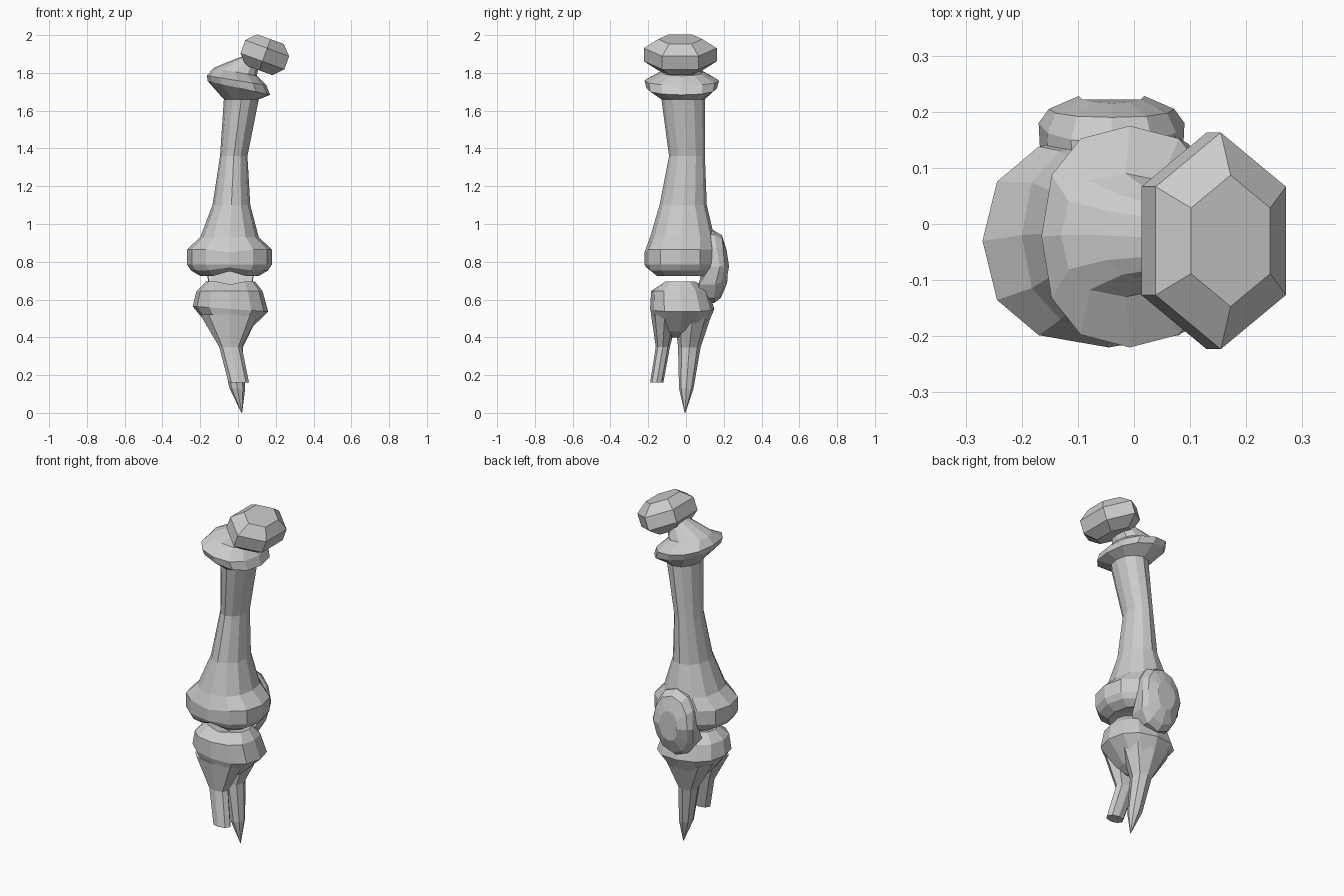
import bpy, bmesh
from math import cos, sin, pi, copysign

if "Cube" in bpy.data.objects:
    bpy.data.objects.remove(bpy.data.objects["Cube"])


def make(name, rings, caps=(0, 0)):
    """Skin equal-length rings of points and close each end with a fan."""
    bm = bmesh.new()
    loops = [[bm.verts.new(p) for p in r] for r in rings]
    n = len(rings[0])
    for a, b in zip(loops, loops[1:]):
        for i in range(n):
            j = (i + 1) % n
            bm.faces.new((a[i], a[j], b[j], b[i]))
    for loop, lift in ((loops[0], caps[0]), (loops[-1], caps[1])):
        if lift:
            c = [sum(v.co[k] for v in loop) / n for k in range(3)]
            m = bm.verts.new((c[0], c[1], c[2] + lift))
            for i in range(n):
                bm.faces.new((loop[i], loop[(i + 1) % n], m))
        else:
            bm.faces.new(loop)
    bmesh.ops.recalc_face_normals(bm, faces=bm.faces)
    me = bpy.data.meshes.new(name)
    bm.to_mesh(me)
    bm.free()
    ob = bpy.data.objects.new(name, me)
    bpy.context.collection.objects.link(ob)
    return ob


def ring(x0, x1, y0, y1, z, slope=0, dip=0, n=12, e=0.85, turn=0):
    """Squarish ring given by its extents; slope tilts it along x, dip moves its middle."""
    cx, cy, rx, ry = (x0 + x1) / 2, (y0 + y1) / 2, (x1 - x0) / 2, (y1 - y0) / 2
    pts = []
    for i in range(n):
        a = 2 * pi * (i + turn) / n
        dx = copysign(abs(cos(a)) ** e, cos(a)) * rx
        dy = copysign(abs(sin(a)) ** e, sin(a)) * ry
        d = dip if abs(dx) < rx * 0.1 else 0
        pts.append((cx + dx, cy + dy, z + slope * dx + d))
    return pts


# thigh bone: notched knuckles, shaft, flared collar and neck
make("thigh_bone", [
    ring(-0.20, 0.11, -0.17, 0.12, 0.725, dip=0.025),
    ring(-0.25, 0.16, -0.21, 0.15, 0.755, dip=0.015),
    ring(-0.27, 0.18, -0.22, 0.16, 0.785),
    ring(-0.27, 0.18, -0.22, 0.16, 0.865, dip=-0.015),
    ring(-0.20, 0.11, -0.19, 0.15, 0.93),
    ring(-0.135, 0.065, -0.14, 0.11, 1.10, e=1),
    ring(-0.095, 0.05, -0.09, 0.10, 1.36, e=1),
    ring(-0.075, 0.11, -0.13, 0.10, 1.66, e=1),
    ring(-0.16, 0.17, -0.21, 0.165, 1.72, -0.22),
    ring(-0.165, 0.15, -0.22, 0.175, 1.76, -0.16),
    ring(-0.13, 0.10, -0.13, 0.09, 1.805, -0.18),
    ring(-0.06, 0.11, -0.10, 0.06, 1.845, -0.12),
    ring(0.05, 0.17, -0.08, 0.03, 1.88, -0.3),
], caps=(0.05, 0))

# hip ball: six-sided, tilted toward +x
t = 0.35
ball = []
for h, r in ((-0.088, 0.117), (-0.037, 0.193), (0.037, 0.193), (0.088, 0.117)):
    ball.append([])
    for i in range(6):
        a = pi / 3 * i + pi / 2
        u, v = r * 0.74 * cos(a), r * sin(a)
        ball[-1].append((0.142 + u * cos(t) + h * sin(t), -0.03 + v,
                         1.896 - u * sin(t) + h * cos(t)))
make("hip_ball", ball)

# kneecap: domed plate behind the knee, its lower rim thicker
cap = []
for s, top, mid, low in ((0.78, 0.11, 0.14, 0.055), (0.98, 0.11, 0.13, 0.055),
                         (1.0, 0.145, 0.18, 0.15), (0.86, 0.19, 0.205, 0.185),
                         (0.45, 0.215, 0.228, 0.218)):
    cap.append([])
    for i in range(12):
        a = pi / 6 * i
        w = sin(a)
        y = mid + (top - mid) * w if w > 0 else mid + (low - mid) * min(1, -w * 1.6)
        dx = copysign(abs(cos(a)) ** 0.85, w and cos(a) or cos(a)) * 0.13
        cap[-1].append((-0.04 + dx * s, y, 0.775 + w * 0.193 * s))
make("kneecap", cap)

# shin: dished top tapering toward the two prongs
make("shin_head", [
    ring(-0.06, 0.00, -0.09, 0.03, 0.40, e=1),
    ring(-0.13, 0.05, -0.16, 0.10, 0.43, e=1),
    ring(-0.24, 0.16, -0.19, 0.15, 0.55, -0.07),
    ring(-0.22, 0.13, -0.185, 0.12, 0.645),
    ring(-0.17, 0.09, -0.12, 0.06, 0.695, dip=-0.015),
], caps=(0, -0.025))

# pointed rear prong and blunt front prong
make("shin_point", [
    ring(0.018, 0.022, -0.007, -0.003, 0, n=8, e=1),
    ring(-0.045, 0.038, -0.037, 0.04, 0.13, n=8, e=1),
    ring(-0.09, 0.025, -0.042, 0.077, 0.345, n=8, e=1),
    ring(-0.20, 0.11, -0.06, 0.135, 0.52, n=8, e=1),
])
make("splint_bone", [
    ring(-0.05, 0.058, -0.19, -0.12, 0.16, n=8, e=1),
    ring(-0.10, 0.02, -0.16, -0.085, 0.35, n=8, e=1),
    ring(-0.20, 0.11, -0.185, -0.04, 0.52, n=8, e=1),
])
